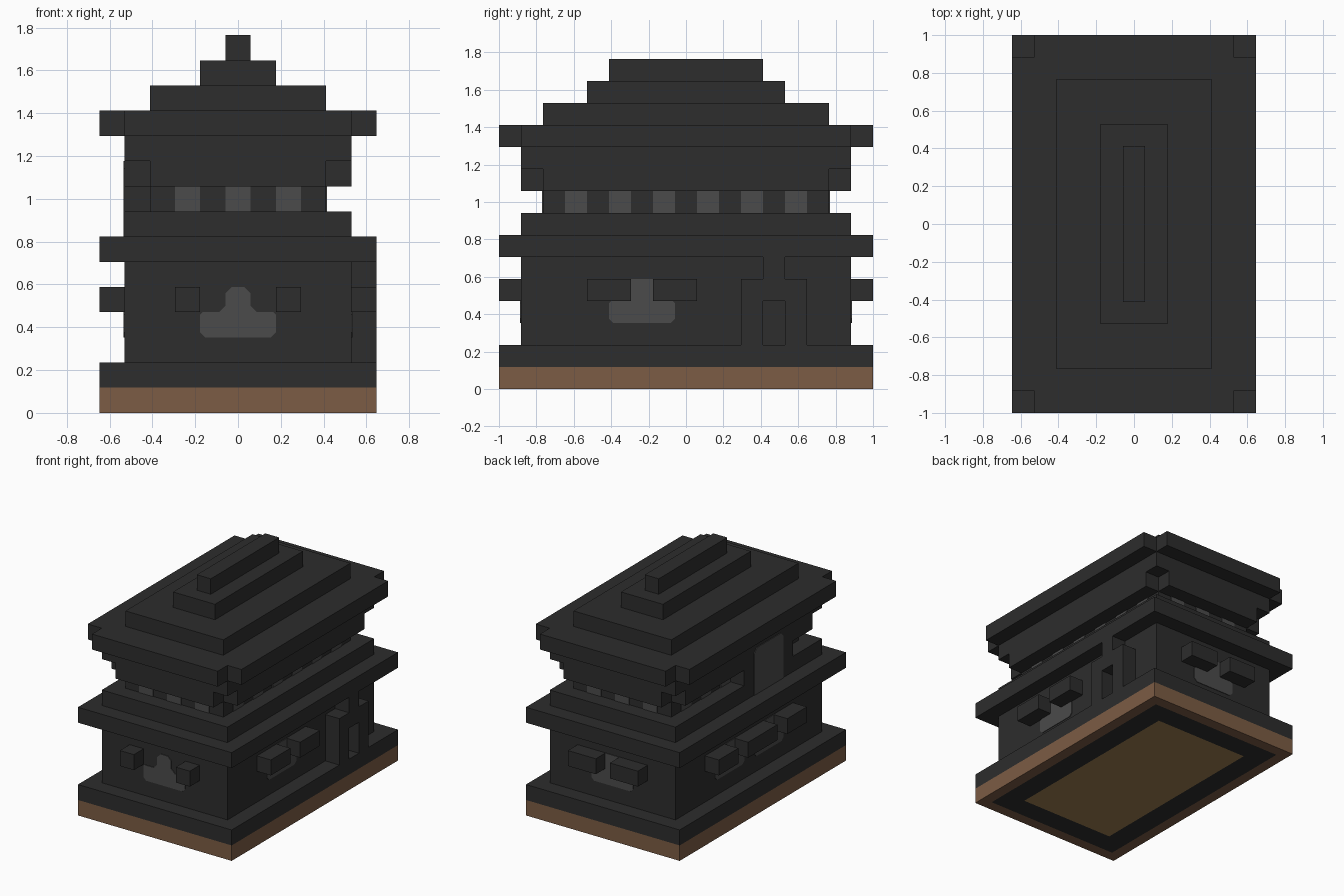
import bpy
import bmesh
from mathutils import Vector

U = 2 / 17  # one block
THIN = 0.04  # plate thickness in blocks

cube = bpy.data.objects.get("Cube")
if cube:
    bpy.data.objects.remove(cube, do_unlink=True)


def material(name, r, g, b):
    m = bpy.data.materials.new(name)
    m.use_nodes = True
    m.diffuse_color = (r, g, b, 1)
    m.node_tree.nodes["Principled BSDF"].inputs["Base Color"].default_value = (r, g, b, 1)
    return m


DARK = material("dark grey", 0.026, 0.026, 0.026)
LIGHT = material("light grey", 0.07, 0.07, 0.07)
BROWN = material("earth brown", 0.202, 0.107, 0.058)
TAN = material("tan", 0.34, 0.21, 0.08)


def prism(name, outline, lo, hi, axis="z", mat=DARK):
    """Extrude a 2D outline, in blocks, from lo to hi along an axis."""
    place = {"x": lambda p, t: (t, *p), "y": lambda p, t: (p[0], t, p[1]),
             "z": lambda p, t: (*p, t)}[axis]
    bm = bmesh.new()
    bottom = [bm.verts.new(Vector(place(p, lo)) * U) for p in outline]
    top = [bm.verts.new(Vector(place(p, hi)) * U) for p in outline]
    bm.faces.new(bottom)
    bm.faces.new(top)
    for i in range(len(outline)):
        j = (i + 1) % len(outline)
        bm.faces.new((bottom[i], bottom[j], top[j], top[i]))
    bmesh.ops.recalc_face_normals(bm, faces=bm.faces)
    mesh = bpy.data.meshes.new(name)
    bm.to_mesh(mesh)
    bm.free()
    mesh.materials.append(mat)
    obj = bpy.data.objects.new(name, mesh)
    bpy.context.collection.objects.link(obj)
    return obj


def rect(a0, a1, b0, b1):
    return [(a0, b0), (a1, b0), (a1, b1), (a0, b1)]


def slab(name, width, depth, z0, z1, notched=False, mat=DARK):
    """Centred tier, optionally with one block missing at each corner."""
    x, y = width / 2, depth / 2
    pts = rect(-x, x, -y, y)
    if notched:
        quarter = [(x, y - 1), (x - 1, y - 1), (x - 1, y)]
        pts = (quarter + [(-a, b) for a, b in quarter[::-1]]
               + [(-a, -b) for a, b in quarter] + [(a, -b) for a, b in quarter[::-1]])
    return prism(name, pts, z0, z1, mat=mat)


def plate(name, outline, axis, side, plane):
    """Thin light panel lying on a wall."""
    lo, hi = sorted((side * plane, side * (plane + THIN)))
    prism(name, outline, lo, hi, axis, LIGHT)


def window(name, centre, axis, side, plane, top=0.0):
    """Lower window shaped like an upturned T."""
    c = 0.2
    half = [(1.5 - c, 3), (1.5, 3 + c), (1.5, 4 - c / 2), (1.5 - c / 2, 4),
            (0.5 + top, 4), (0.5, 4 + top), (0.5, 5 - top), (0.5 - top, 5)]
    if not top:
        half = half[:5] + half[6:7]
    pts = half + [(-a, b) for a, b in half[::-1]]
    plate(name, [(centre + a, b) for a, b in pts], axis, side, plane)


def ledge(name, start, end, axis, side, plane):
    lo, hi = sorted((side * plane, side * (plane + 1)))
    prism(name, rect(start, end, 4, 5), lo, hi, axis)


# Ground slab with nested panels underneath
ground = slab("ground_slab", 11, 17, 0, 1, mat=BROWN)
ground.data.materials.append(DARK)
ground.data.materials.append(TAN)
bm = bmesh.new()
bm.from_mesh(ground.data)
under = min(bm.faces, key=lambda f: f.calc_center_median().z)
for index, inset in ((1, 1), (2, 2)):
    ring = bmesh.ops.inset_region(bm, faces=[under], thickness=inset * U)["faces"]
    for f in ring:
        f.material_index = index - 1
    under.material_index = index
bm.to_mesh(ground.data)
bm.free()

# Stacked tiers
slab("foundation", 11, 17, 1, 2)
slab("lower_walls", 9, 15, 2, 6)
slab("lower_eaves", 11, 17, 6, 7)
slab("upper_sill", 9, 15, 7, 8)
slab("upper_walls", 7, 13, 8, 9)
slab("upper_band", 9, 15, 9, 10, notched=True)
slab("roof_support", 9, 15, 10, 11)
slab("roof_eaves", 11, 17, 11, 12, notched=True)
slab("roof_middle", 7, 13, 12, 13)
slab("roof_upper", 3, 9, 13, 14)
slab("roof_ridge", 1, 7, 14, 15)

# Lower windows: front, back, and both long sides
window("front_window", 0, "y", -1, 7.5, top=0.25)
window("back_window", 0, "y", 1, 7.5)
window("left_window", -2, "x", 1, 4.5)
for c in (-2, 2):
    window("right_window", c, "x", -1, 4.5)

# Ledges beside the windows
for a in (-2.5, 1.5):
    ledge("front_ledge", a, a + 1, "y", -1, 7.5)
for a in (-2.5, 0.5):
    ledge("back_ledge", a, a + 2, "y", 1, 7.5)
for a in (-4.5, -1.5):
    ledge("left_ledge", a, a + 2, "x", 1, 4.5)
for a, b in ((-4.5, -2.5), (-1.5, 1.5), (2.5, 4.5)):
    ledge("right_ledge", a, b, "x", -1, 4.5)

# Fireplace arch with its flue on the left wall
arch = [(0.5, 2), (0.5, 4), (-0.5, 4), (-0.5, 2), (-1.5, 2), (-1.5, 5),
        (-0.5, 5), (-0.5, 6), (0.5, 6), (0.5, 5), (1.5, 5), (1.5, 2)]
prism("fireplace_arch", [(4 + a, b) for a, b in arch], 4.5, 5.5, "x")

# Upper door on the right wall
prism("door_frame", rect(-4.5, 0.5, 8, 9), -4.5, -3.5, "x")
plate("upper_door", [(-3.5, 7), (-0.5, 7), (-0.5, 9.7), (-0.8, 10),
                     (-3.2, 10), (-3.5, 9.7)], "x", -1, 4.5)

# Small upper windows all round
for side in (-1, 1):
    for c in (-2, 0, 2):
        plate("upper_end_window", rect(c - 0.5, c + 0.5, 8, 9), "y", side, 6.5)
    for c in range(-5, 6, 2):
        if side > 0 or not -4.5 < c < 0.5:
            plate("upper_side_window", rect(c - 0.5, c + 0.5, 8, 9), "x", side, 3.5)
